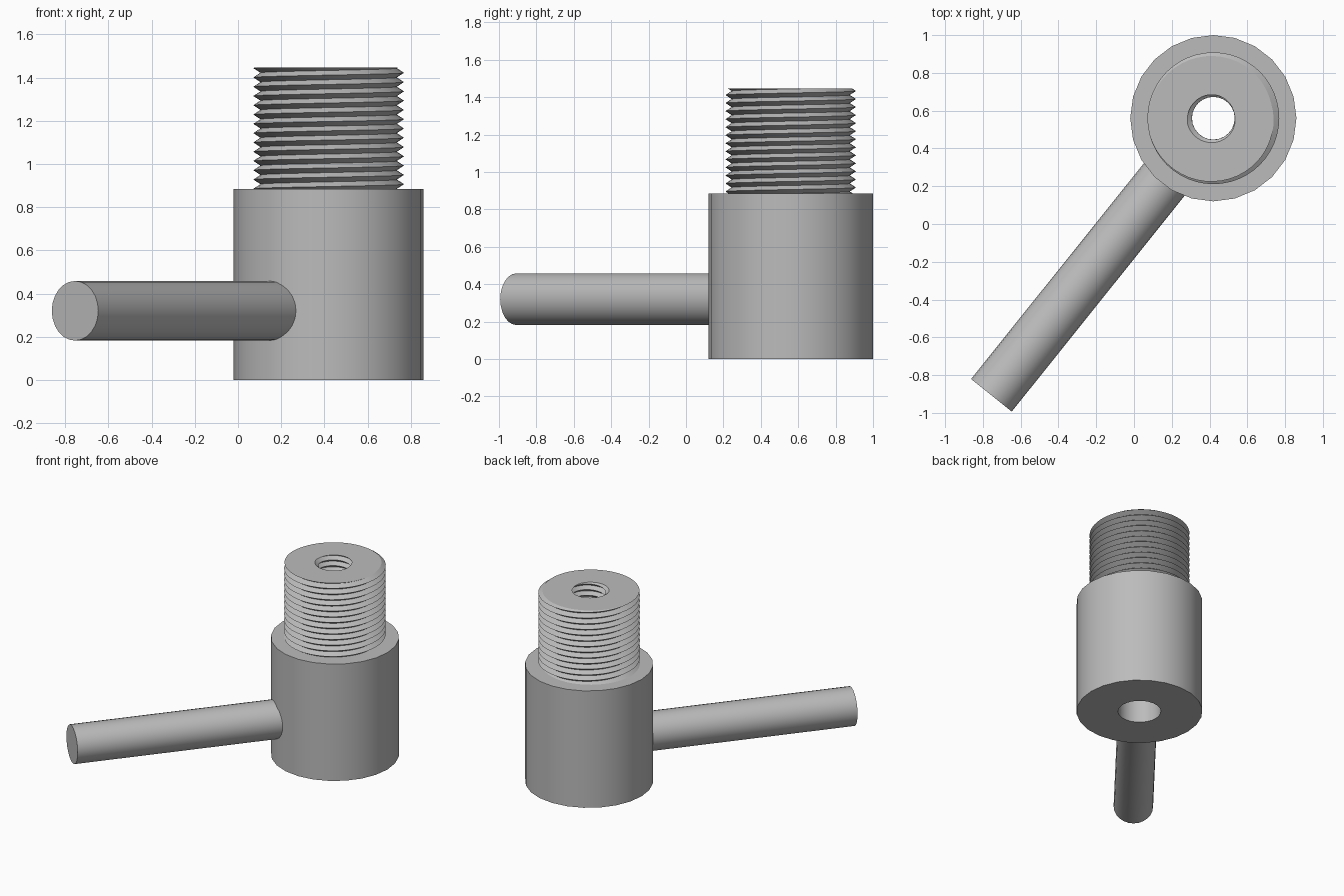
import bpy, bmesh
from math import sin, cos, tau, radians
from mathutils import Vector

if "Cube" in bpy.data.objects:
    bpy.data.objects.remove(bpy.data.objects["Cube"], do_unlink=True)

AXIS = Vector((0.42, 0.56, 0))   # vertical axis of the body
SHOULDER, TOP, PITCH = 0.885, 1.446, 0.043

steel = bpy.data.materials.new("grey_steel")
steel.use_nodes = True
GREY = (0.5, 0.5, 0.5, 1)
steel.diffuse_color = GREY
steel.node_tree.nodes["Principled BSDF"].inputs["Base Color"].default_value = GREY


def loft(name, columns, closed, location):
    """Join neighbouring columns of points with quads."""
    bm = bmesh.new()
    cols = [[bm.verts.new(p) for p in col] for col in columns]
    for a, b in zip(cols, cols[1:]):
        n = len(a)
        for i in range(n if closed else n - 1):
            k = (i + 1) % n
            bm.faces.new((a[i], b[i], b[k], a[k]))
    bmesh.ops.remove_doubles(bm, verts=bm.verts, dist=0.0001)
    bmesh.ops.recalc_face_normals(bm, faces=bm.faces)
    mesh = bpy.data.meshes.new(name)
    bm.to_mesh(mesh)
    bm.free()
    return finish(bpy.data.objects.new(name, mesh), location)


def finish(obj, location):
    bpy.context.collection.objects.link(obj)
    obj.location = location
    obj.data.materials.append(steel)
    bpy.ops.object.select_all(action='DESELECT')
    obj.select_set(True)
    bpy.context.view_layer.objects.active = obj
    bpy.ops.object.shade_smooth_by_angle(angle=radians(30))
    return obj


def lathe(name, profile, sides, location, closed=False):
    columns = [[(r * cos(tau * j / sides), r * sin(tau * j / sides), z)
                for r, z in profile] for j in range(sides + 1)]
    return loft(name, columns, closed, location)


def helix_column(t, root, crest):
    """Zigzag thread profile at turn fraction t, trimmed flat at both ends."""
    turns = int((TOP - SHOULDER) / PITCH) + 2
    points = []
    for k in range(-3, 2 * turns + 1):
        z = min(max(SHOULDER + PITCH * (k / 2 + t), SHOULDER), TOP)
        phase = ((z - SHOULDER) / PITCH - t) % 1
        r = crest + (root - crest) * abs(2 * phase - 1)
        points.append((r * cos(tau * t), r * sin(tau * t), z))
    return points


# Body with a plain bore, narrowing under the thread
lathe("body", [(0.15, 0), (0.44, 0), (0.44, SHOULDER), (0.113, SHOULDER),
               (0.113, SHOULDER - 0.02), (0.15, SHOULDER - 0.02)],
      24, AXIS, closed=True)

# Threaded neck: outer thread, flat top, inner thread
SEGS = 48
neck = []
for j in range(SEGS + 1):
    t = j / SEGS
    neck.append(helix_column(t, 0.316, 0.349) + helix_column(t, 0.113, 0.14)[::-1])
loft("threaded_neck", neck, False, AXIS)

# Side handle, starting inside the body wall
tip = Vector((-0.755, -0.907, 0))
direction = (tip - AXIS).normalized()
start = AXIS + direction * 0.36
length = (tip - start).length
R = 0.138
handle = lathe("handle", [(0, 0), (R, 0), (R, length), (0, length)], 24,
               start + Vector((0, 0, 0.32)))
handle.rotation_mode = 'QUATERNION'
handle.rotation_quaternion = direction.to_track_quat('Z', 'Y')
